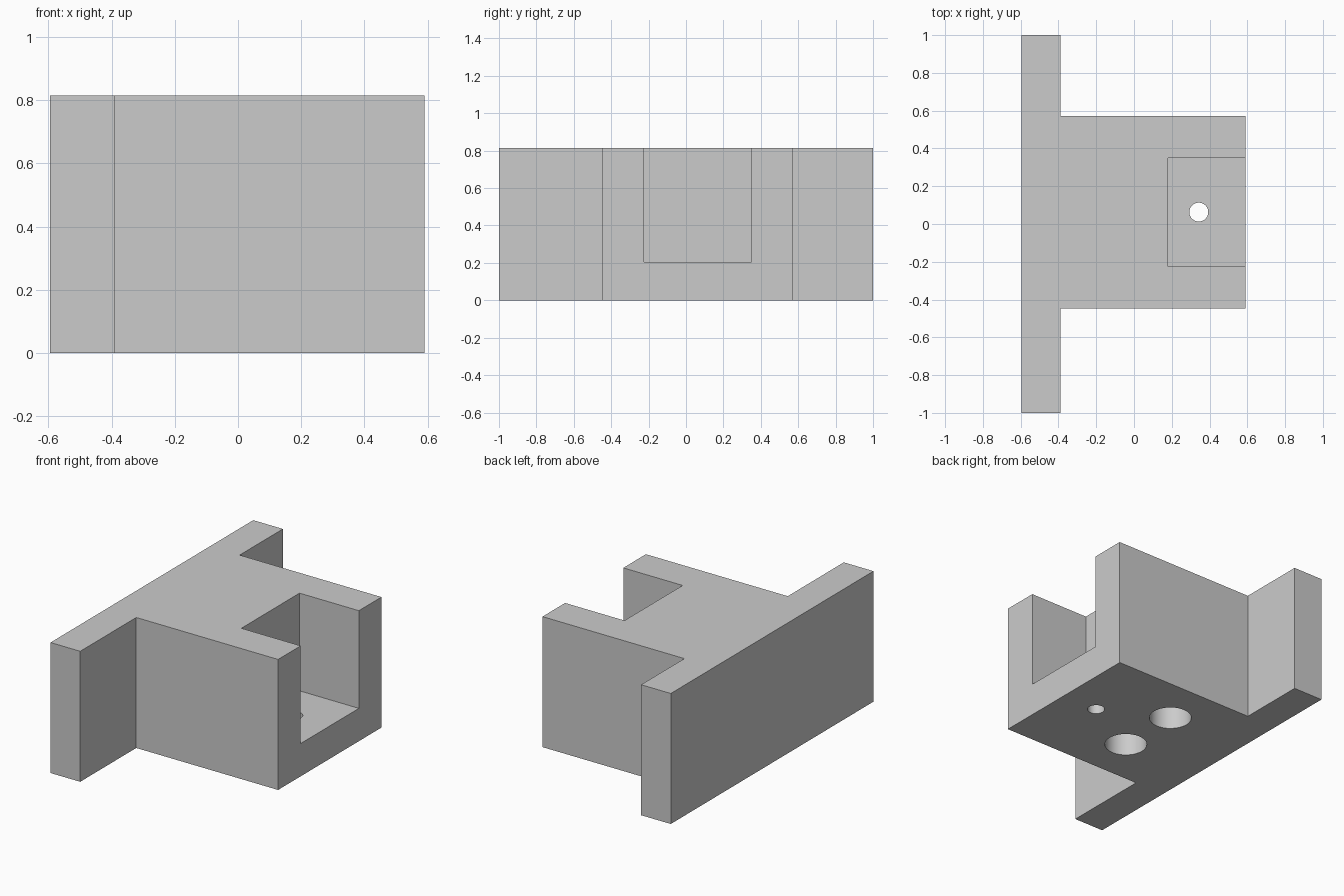
import bpy
import bmesh

cube = bpy.data.objects.get("Cube")
if cube:
    bpy.data.objects.remove(cube, do_unlink=True)

HEIGHT = 0.815
MID_Y = 0.063          # centre line of the body, slot and holes

grey = bpy.data.materials.new("light grey")
grey.use_nodes = True
colour = (0.6, 0.6, 0.6, 1)
grey.diffuse_color = colour
grey.node_tree.nodes["Principled BSDF"].inputs["Base Color"].default_value = colour


def prism(name, outline, z0, z1):
    """Extrude a flat outline from z0 up to z1."""
    bm = bmesh.new()
    base = bm.faces.new([bm.verts.new((x, y, z0)) for x, y in outline])
    top = bmesh.ops.extrude_face_region(bm, geom=[base])["geom"]
    verts = [v for v in top if isinstance(v, bmesh.types.BMVert)]
    bmesh.ops.translate(bm, vec=(0, 0, z1 - z0), verts=verts)
    bmesh.ops.recalc_face_normals(bm, faces=bm.faces)
    mesh = bpy.data.meshes.new(name)
    bm.to_mesh(mesh)
    bm.free()
    obj = bpy.data.objects.new(name, mesh)
    bpy.context.collection.objects.link(obj)
    mesh.materials.append(grey)
    return obj


def drill(name, x, y, radius, z0, z1):
    """Round cutter standing between z0 and z1."""
    bpy.ops.mesh.primitive_cylinder_add(
        vertices=48, radius=radius, depth=z1 - z0, location=(x, y, (z0 + z1) / 2))
    obj = bpy.context.object
    obj.name = name
    obj.data.materials.append(grey)
    return obj


# T-shaped block: wide end plate with a narrower body
y0, y1 = MID_Y - 0.51, MID_Y + 0.51
bracket = prism("bracket", [
    (-0.595, -1), (-0.39, -1), (-0.39, y0), (0.59, y0),
    (0.59, y1), (-0.39, y1), (-0.39, 1), (-0.595, 1)], 0, HEIGHT)

# Open slot, screw hole through its floor, two blind sockets underneath
s0, s1 = MID_Y - 0.287, MID_Y + 0.287
cutters = [
    prism("slot_cutter", [(0.18, s0), (0.8, s0), (0.8, s1), (0.18, s1)], 0.205, 1),
    drill("screw_hole_cutter", 0.343, MID_Y, 0.05, -0.1, 0.3),
]
for side in (-1, 1):
    cutters.append(drill("socket_cutter", -0.055, MID_Y + side * 0.203, 0.123, -0.1, 0.61))

for cutter in cutters:
    cut = bracket.modifiers.new(cutter.name, "BOOLEAN")
    cut.operation = "DIFFERENCE"
    cut.solver = "EXACT"
    cut.object = cutter
    bpy.context.view_layer.objects.active = bracket
    bpy.ops.object.modifier_apply(modifier=cut.name)
    bpy.data.objects.remove(cutter, do_unlink=True)

# Smooth hole walls, crisp edges
bpy.ops.object.select_all(action="DESELECT")
bracket.select_set(True)
bpy.context.view_layer.objects.active = bracket
bpy.ops.object.shade_smooth_by_angle()
